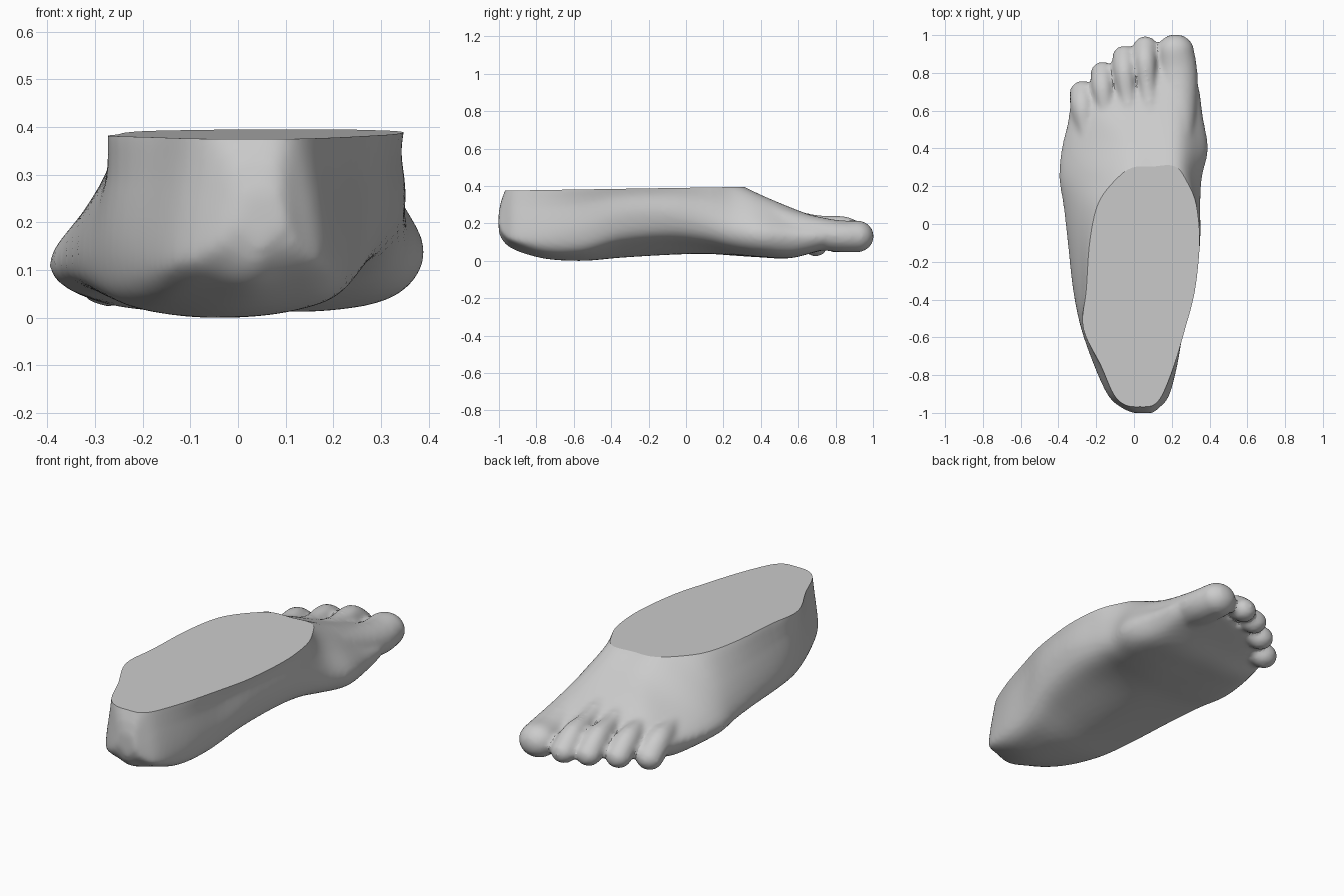
import bpy
import bmesh
from math import pi
from mathutils import Vector, Matrix

cube = bpy.data.objects.get("Cube")
if cube:
    bpy.data.objects.remove(cube)

skin = bpy.data.materials.new("plain grey")
skin.use_nodes = True
GREY = (0.6, 0.6, 0.6, 1)
skin.diffuse_color = GREY
skin.node_tree.nodes["Principled BSDF"].inputs["Base Color"].default_value = GREY


def spline(a, b, c, d, t):
    """Catmull-Rom point between b and c."""
    return 0.5 * (2 * b + (c - a) * t + (2 * a - 5 * b + 4 * c - d) * t * t
                  + (3 * b - a - 3 * c + d) * t ** 3)


def resample(points, steps, closed):
    """Smooth a list of vectors into a denser one."""
    n = len(points)
    out = []
    for i in range(n if closed else n - 1):
        ids = [i - 1, i, i + 1, i + 2]
        ids = [k % n if closed else min(max(k, 0), n - 1) for k in ids]
        out += [spline(*(points[k] for k in ids), s / steps) for s in range(steps)]
    return out if closed else out + [points[-1]]


def section(s):
    """Closed outline of the foot across one station."""
    y, left, right, sole, arch, top_l, top_r, high_l, high_r = s
    mid, half = (left + right) / 2, (right - left) / 2
    wide = max(0.13, sole + 0.05)
    wide_r = wide + arch
    belly = max(0, -y - 0.4) * 0.04      # the heel is rounder underneath
    rise = 0.26 * (wide - sole) + belly
    pts = [
        (mid, sole),
        (mid + half * 0.5, sole + arch * 0.4 + belly),
        (mid + half * 0.87, sole + rise + arch * 0.7),
        (right, wide_r),
        (top_r + 0.65 * (right - top_r), (wide_r + high_r) / 2),
        (top_r, high_r),
        ((top_l + top_r) / 2, (high_l + high_r) / 2 + 0.01),
        (top_l, high_l),
        (top_l + 0.62 * (left - top_l), (wide + high_l) / 2),
        (left, wide),
        (mid - half * 0.88, sole + rise),
        (mid - half * 0.5, sole + belly),
    ]
    slant = max(0, y - 0.5)          # the toe line runs back on the outer side
    ring = [Vector((x, y + slant * x, z)) for x, z in pts]
    return resample(ring, 4, True)


# y, outer edge, inner edge, sole, arch, top edges (outer, inner), top heights
STATIONS = [
    (-1, .0, .1, .15, 0, .02, .08, .25, .25),
    (-.975, -.06, .13, .1, 0, -.02, .09, .34, .34),
    (-.91, -.135, .185, .055, 0, -.08, .12, .45, .45),
    (-.75, -.21, .228, .01, 0, -.145, .19, .45, .45),
    (-.55, -.28, .262, 0, .03, -.245, .255, .45, .45),
    (-.35, -.322, .315, .02, .1, -.205, .31, .45, .45),
    (-.1, -.35, .348, .035, .11, -.175, .33, .45, .45),
    (.1, -.372, .35, .04, .07, -.12, .305, .45, .45),
    (.25, -.393, .36, .03, .03, -.05, .25, .41, .41),
    (.4, -.38, .392, .02, .01, -.06, .24, .325, .345),
    (.55, -.35, .365, .015, 0, -.12, .24, .255, .28),
    (.68, -.335, .34, .05, 0, -.18, .23, .195, .225),
    (.82, -.25, .27, .085, 0, -.16, .2, .145, .165),
]

bm = bmesh.new()

# Foot body: sections lofted from heel to toe line
columns = [resample(list(col), 4, False) for col in zip(*map(section, STATIONS))]
grid = [[bm.verts.new(p) for p in col] for col in columns]
for a, b in zip(grid, grid[1:] + grid[:1]):
    for i in range(len(a) - 1):
        bm.faces.new((a[i], b[i], b[i + 1], a[i + 1]))
bm.faces.new([col[0] for col in grid])
bm.faces.new([col[-1] for col in reversed(grid)])
bmesh.ops.recalc_face_normals(bm, faces=bm.faces)


def toe(path):
    """Run of overlapping balls; each path point is x, y, z, width, height."""
    pts = [Vector(p) for p in path]
    for x, y, z, w, h in resample(pts, 6, False):
        place = Matrix.Translation((x, y, z)) @ Matrix.Diagonal((w, (w + h) / 2, h, 1))
        bmesh.ops.create_uvsphere(bm, u_segments=16, v_segments=10, radius=1, matrix=place)


# Big toe, then the four smaller toes with the ridges behind them
toe([(.23, .45, .22, .09, .09), (.235, .62, .165, .1, .09),
     (.232, .8, .133, .106, .086), (.22, .915, .13, .1, .086)])
SMALL = [(.1, .06, .935, .066, .17), (.0, -.05, .885, .066, .165),
         (-.1, -.165, .8, .066, .152), (-.2, -.272, .695, .07, .135)]
for root, tip, end, r, knuckle in SMALL:
    mid = (root + tip * 2) / 3
    toe([(root, end - .42, knuckle + .065, r * .7, r * .7),
         (mid, end - .22, knuckle + .018, r * .75, r * .85),
         (tip, end - .08, knuckle, r * .92, r),
         (tip, end, knuckle - .05, r, r * .9)])

mesh = bpy.data.meshes.new("foot")
bm.to_mesh(mesh)
bm.free()
foot = bpy.data.objects.new("foot", mesh)
bpy.context.collection.objects.link(foot)

# Fuse the parts into one soft skin
remesh = foot.modifiers.new("fuse", 'REMESH')
remesh.mode = 'VOXEL'
remesh.voxel_size = 0.012
soft = foot.modifiers.new("soften", 'SMOOTH')
soft.factor = 0.5
soft.iterations = 10
deps = bpy.context.evaluated_depsgraph_get()
bm = bmesh.new()
bm.from_mesh(bpy.data.meshes.new_from_object(foot.evaluated_get(deps)))
foot.modifiers.clear()

# Centre it and stand it on the ground
ys = [v.co.y for v in bm.verts]
low = min(v.co.z for v in bm.verts)
bmesh.ops.translate(bm, verts=bm.verts, vec=(0, -(max(ys) + min(ys)) / 2, -low))

# Flat, slightly tilted cut across the ankle
cut = bmesh.ops.bisect_plane(
    bm, geom=bm.verts[:] + bm.edges[:] + bm.faces[:], dist=1e-5,
    plane_co=(0, -.96, .375), plane_no=(0, -.0156, 1), clear_outer=True)
rim = [e for e in cut["geom_cut"] if isinstance(e, bmesh.types.BMEdge)]
bmesh.ops.holes_fill(bm, edges=rim, sides=0)
bmesh.ops.recalc_face_normals(bm, faces=bm.faces)
bm.to_mesh(mesh)
bm.free()
mesh.materials.clear()
mesh.materials.append(skin)

# Soft skin, with a crisp edge around the cut
bpy.context.view_layer.objects.active = foot
foot.select_set(True)
bpy.ops.object.shade_smooth_by_angle(angle=pi / 9)
